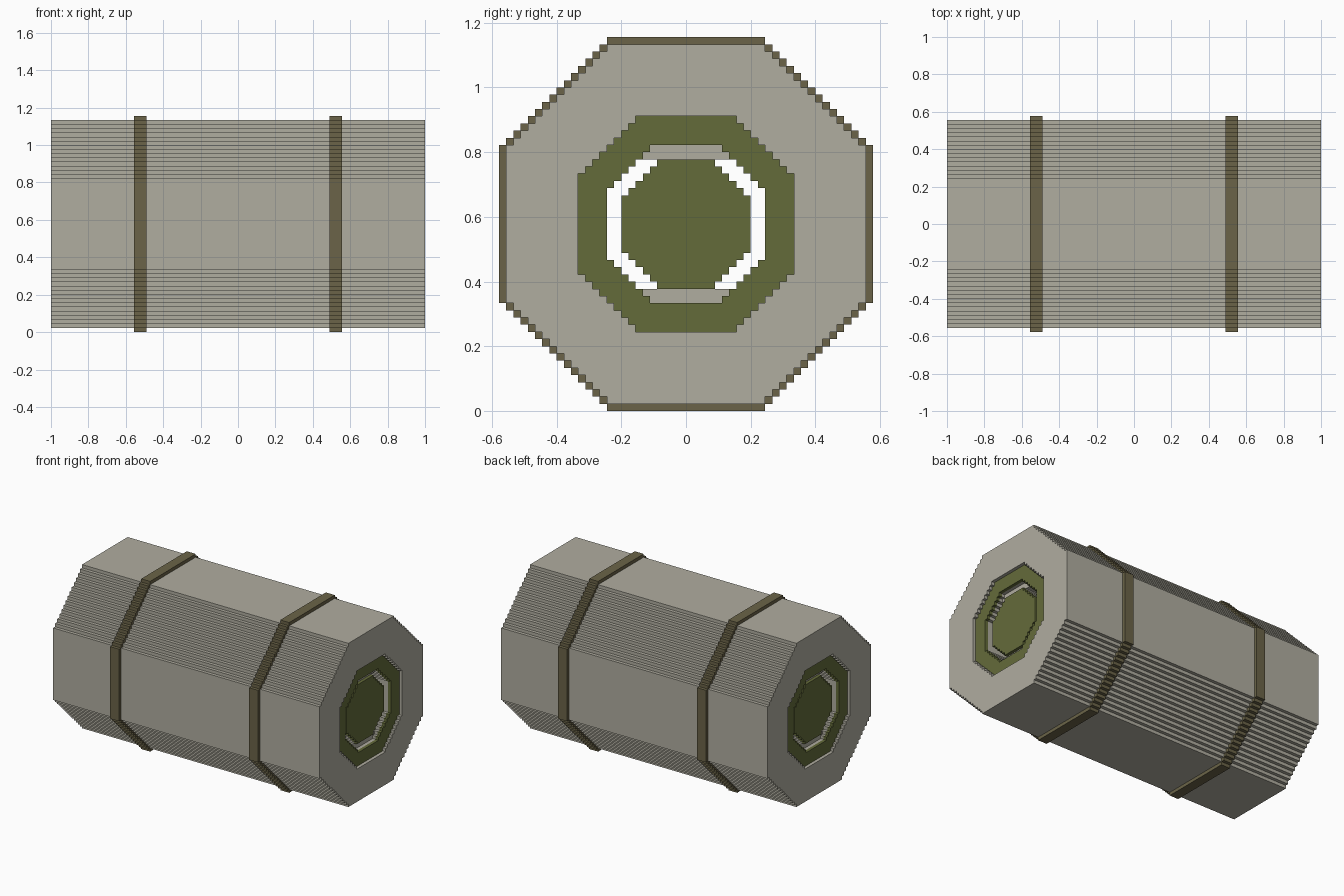
import bpy, bmesh
from mathutils import Vector

U = 2 / 90            # side of one block
MID = 26 * U          # height of the roll's axis

cube = bpy.data.objects.get("Cube")
if cube:
    bpy.data.objects.remove(cube, do_unlink=True)


def material(name, rgb):
    m = bpy.data.materials.new(name)
    m.use_nodes = True
    m.diffuse_color = (*rgb, 1)
    m.node_tree.nodes["Principled BSDF"].inputs["Base Color"].default_value = (*rgb, 1)
    return m


GREY = material("warm grey cloth", (0.434, 0.418, 0.352))
BROWN = material("brown strap", (0.147, 0.127, 0.065))
GREEN = material("olive green lining", (0.127, 0.147, 0.042))


def octagon(half, flat):
    """Octagon outline in block units whose diagonals are staircases."""
    quarter = [(flat, half)]
    for i in range(half - flat):
        quarter += [(flat + i, half - i - 1), (flat + i + 1, half - i - 1)]
    right = quarter + [(y, -z) for y, z in reversed(quarter)]
    return right + [(-y, z) for y, z in reversed(right)]


def rectangle(y, z0, z1):
    return [(-y, z0), (y, z0), (y, z1), (-y, z1)]


def prism(name, mat, x0, x1, outline, hole=None):
    """Extrude an outline, with an optional hole, along x."""
    bm = bmesh.new()
    edges = []
    for loop in filter(None, (outline, hole)):
        vs = [bm.verts.new((x0 * U, y * U, z * U + MID)) for y, z in loop]
        edges += [bm.edges.new((a, b)) for a, b in zip(vs, vs[1:] + vs[:1])]
    bmesh.ops.triangle_fill(bm, edges=edges, use_beauty=True, normal=(1, 0, 0))
    ext = bmesh.ops.extrude_face_region(bm, geom=bm.faces[:], use_keep_orig=True)
    moved = [g for g in ext["geom"] if isinstance(g, bmesh.types.BMVert)]
    bmesh.ops.translate(bm, verts=moved, vec=Vector(((x1 - x0) * U, 0, 0)))
    bmesh.ops.recalc_face_normals(bm, faces=bm.faces[:])
    mesh = bpy.data.meshes.new(name)
    bm.to_mesh(mesh)
    bm.free()
    mesh.materials.append(mat)
    ob = bpy.data.objects.new(name, mesh)
    bpy.context.collection.objects.link(ob)
    return ob


# Outer roll, inner layer and core
prism("outer_roll", GREY, -45, 45, octagon(25, 11), octagon(15, 7))
prism("inner_layer", GREY, -43, 43, octagon(15, 7), octagon(11, 5))
prism("core", GREY, -42, 42, octagon(9, 4))

# Webs joining the core to the inner layer
for side, s in (("top", 1), ("bottom", -1)):
    prism(side + "_web_lower", GREY, -42, 42, rectangle(6, 9 * s, 10 * s))
    prism(side + "_web_upper", GREY, -42, 42, rectangle(5, 10 * s, 11 * s))

# Straps and green end pieces, mirrored left and right
for side, s in (("left", 1), ("right", -1)):
    prism(side + "_strap", BROWN, 22 * s, 25 * s, octagon(26, 11), octagon(24, 11))
    prism(side + "_end_ring", GREEN, 43 * s, 44 * s, octagon(15, 7), octagon(11, 5))
    prism(side + "_core_cap", GREEN, 42 * s, 43 * s, octagon(9, 4))
